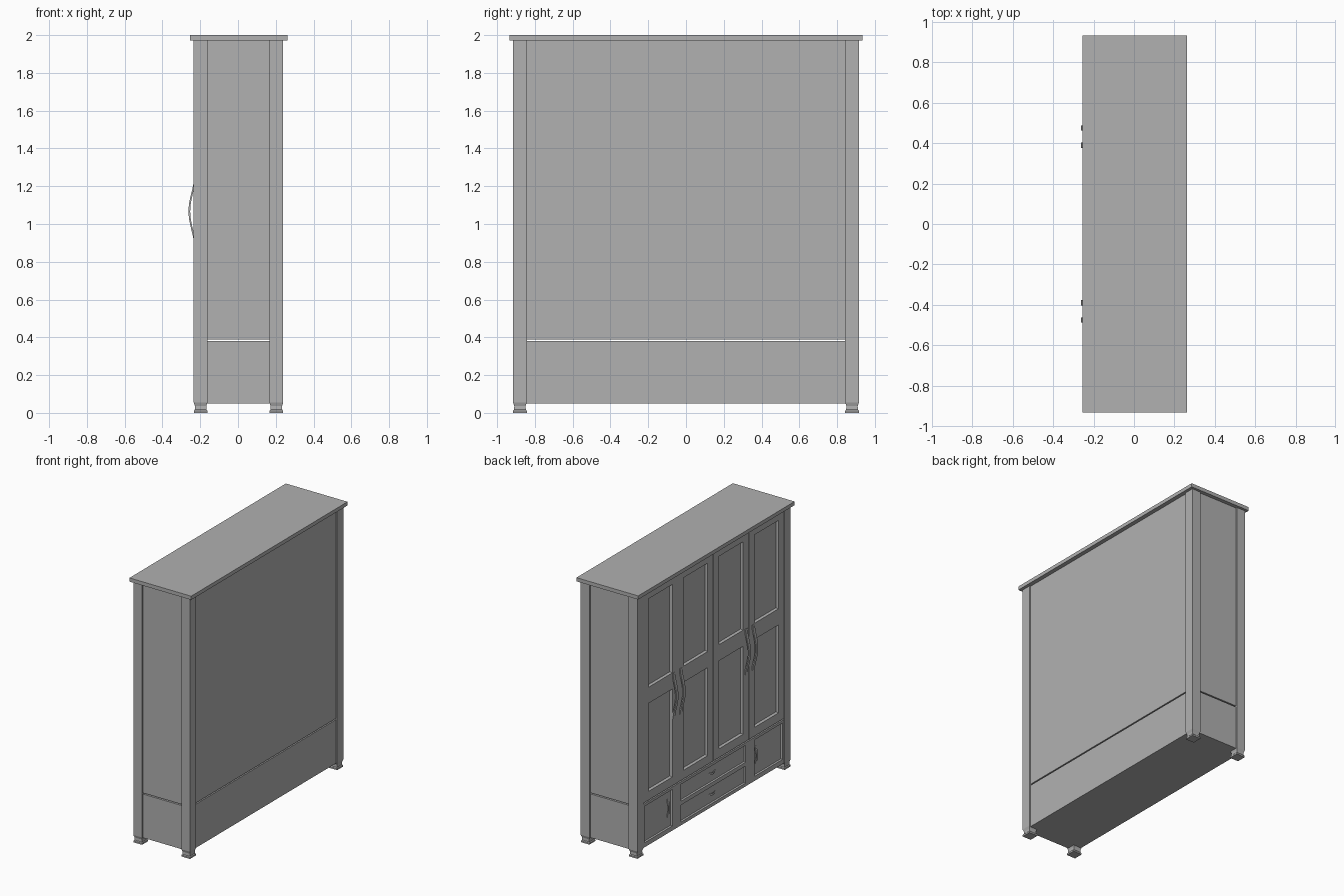
import bpy, bmesh, math
from mathutils import Vector

if "Cube" in bpy.data.objects:
    bpy.data.objects.remove(bpy.data.objects["Cube"])

grey = bpy.data.materials.new("dark_grey")
grey.diffuse_color = (0.44, 0.44, 0.44, 1)
grey.use_nodes = True
grey.node_tree.nodes["Principled BSDF"].inputs["Base Color"].default_value = grey.diffuse_color


def finish(bm, name):
    bmesh.ops.recalc_face_normals(bm, faces=bm.faces)
    me = bpy.data.meshes.new(name)
    bm.to_mesh(me)
    bm.free()
    me.materials.append(grey)
    ob = bpy.data.objects.new(name, me)
    bpy.context.collection.objects.link(ob)
    return ob


def box(name, x0, x1, y0, y1, z0, z1):
    bm = bmesh.new()
    bmesh.ops.create_cube(bm, size=1)
    for v in bm.verts:
        v.co = Vector(((x0 + x1) / 2 + v.co.x * (x1 - x0),
                       (y0 + y1) / 2 + v.co.y * (y1 - y0),
                       (z0 + z1) / 2 + v.co.z * (z1 - z0)))
    return finish(bm, name)


def sweep(name, rings):
    """Skin a list of four-point rings into a closed solid."""
    bm = bmesh.new()
    vs = [[bm.verts.new(p) for p in r] for r in rings]
    for a, b in zip(vs, vs[1:]):
        for i in range(4):
            j = (i + 1) % 4
            bm.faces.new((a[i], a[j], b[j], b[i]))
    bm.faces.new(vs[0])
    bm.faces.new(vs[-1])
    return finish(bm, name)


def facade(name, x, xback, ys, zs, cells, edge, depth):
    """Front slab facing -x, with chosen grid cells sunk in."""
    bm = bmesh.new()
    ys = sorted(ys)
    grid = [[bm.verts.new((x, y, z)) for z in zs] for y in ys]
    sunk = []
    for i in range(len(ys) - 1):
        for j in range(len(zs) - 1):
            f = bm.faces.new((grid[i][j], grid[i][j + 1],
                              grid[i + 1][j + 1], grid[i + 1][j]))
            f.normal_update()
            if f.normal.x > 0:
                f.normal_flip()
            if (i, j) in cells:
                sunk.append(f)
    rim = [e for e in bm.edges if e.is_boundary]
    ext = bmesh.ops.extrude_edge_only(bm, edges=rim)
    for v in ext["geom"]:
        if isinstance(v, bmesh.types.BMVert):
            v.co.x = xback
    bm.normal_update()
    bmesh.ops.inset_individual(bm, faces=sunk, thickness=edge)
    for f in sunk:
        for v in f.verts:
            v.co.x = x + depth
    return finish(bm, name)


def bow_handle(name, x0, y, z, length, width, amp, thick, horizontal=False):
    """Flat strip that bows out towards -x with softly flared ends."""
    rings = []
    n = 16
    for k in range(n + 1):
        t = k / n
        xo = x0 - amp * math.sin(math.pi * t) ** 1.6
        s = (t - 0.5) * length
        w = width / 2
        pts = [(xo, -w), (xo, w), (xo + thick, w), (xo + thick, -w)]
        if horizontal:
            rings.append([(px, y + s, z + q) for px, q in pts])
        else:
            rings.append([(px, y + q, z + s) for px, q in pts])
    ob = sweep(name, rings)
    bpy.context.view_layer.objects.active = ob
    ob.select_set(True)
    bpy.ops.object.shade_smooth_by_angle(angle=math.radians(30))
    ob.select_set(False)


# top slab
box("top_board", -0.254, 0.262, -0.934, 0.934, 1.972, 2.0)

# corner posts with necked feet
profile = [(0, .036), (.011, .036), (.017, .031), (.036, .030), (.055, .0363), (1.972, .0363)]
for cx, a in ((-.198, "front"), (.203, "back")):
    for cy, b in ((-.879, "right"), (.879, "left")):
        sweep(f"{a}_{b}_post", [[(cx - h, cy - h, z), (cx + h, cy - h, z),
                                 (cx + h, cy + h, z), (cx - h, cy + h, z)] for z, h in profile])

# upper and lower carcass, separated by a thin slot
for name, z0, z1 in (("lower_carcass", .05, .38), ("upper_carcass", .389, 1.972)):
    box(name + "_sides", -0.163, 0.168, -0.905, 0.905, z0, z1)
    box(name + "_back", -0.2, 0.230, -0.845, 0.845, z0, z1)

# four panelled wardrobe doors
XF = -0.229
for i in range(4):
    y0 = -0.845 + i * 0.4225 + 0.002
    y1 = y0 + 0.4185
    facade(f"wardrobe_door_{i + 1}", XF, -0.2, [y0, y0 + .066, y1 - .066, y1],
           [.389, .455, 1.12, 1.242, 1.91, 1.97], {(1, 1), (1, 3)}, .008, .018)

# lower cupboard bays and drawer bay
for s, side in ((-1, "right"), (1, "left")):
    facade(f"{side}_cupboard_front", XF, -0.2, [s * .845, s * .825, s * .49, s * .432],
           [.05, .085, .36, .38], {(1, 1)}, .002, .014)
    bow_handle(f"{side}_cupboard_handle", -0.217, s * .525, .23, .14, .018, .012, .006)
facade("drawer_bay", XF, -0.2, [-.432, -.385, .385, .432],
       [.05, .075, .203, .233, .36, .38], {(1, 1), (1, 3)}, .002, .014)
for k, z in enumerate((.14, .297)):
    bow_handle(f"drawer_pull_{k + 1}", -0.217, 0, z, .08, .014, .012, .006, True)

# long bowed door handles, in pairs at the door meeting lines
for s in (-1, 1):
    for k, y in enumerate((.39, .476)):
        bow_handle(f"door_handle_{'right' if s < 0 else 'left'}_{k + 1}",
                   -0.233, s * y, 1.067, .345, .025, .029, .009)
